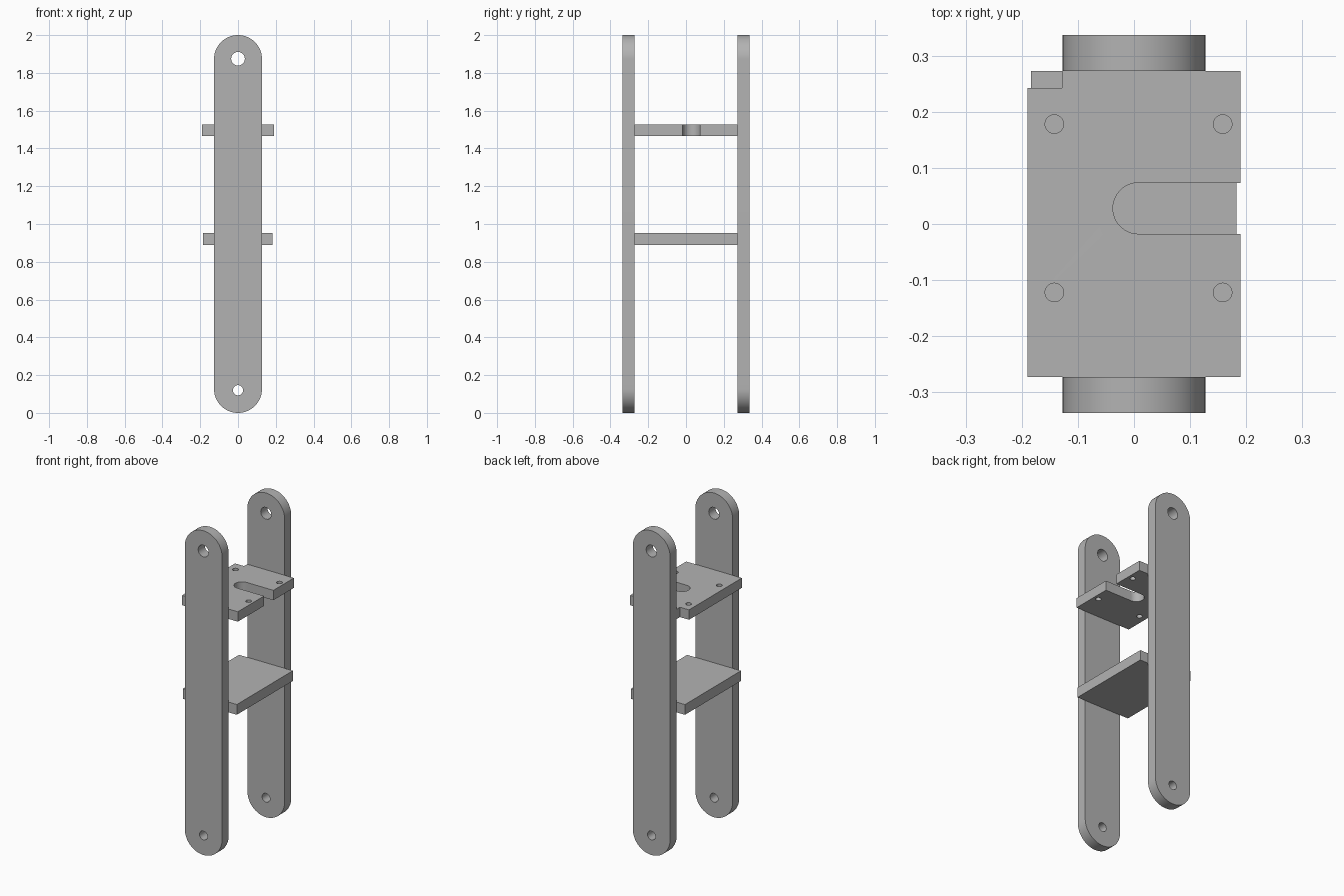
import bpy
import bmesh
from math import cos, sin, pi, radians
from mathutils import Matrix

if "Cube" in bpy.data.objects:
    bpy.data.objects.remove(bpy.data.objects["Cube"], do_unlink=True)

grey = bpy.data.materials.new("plain_grey")
grey.use_nodes = True
COLOUR = (0.45, 0.45, 0.45, 1)
grey.diffuse_color = COLOUR
grey.node_tree.nodes["Principled BSDF"].inputs["Base Color"].default_value = COLOUR


def arc(x, y, r, start, end, steps):
    """Points on an arc, angles in degrees."""
    angles = [radians(start + (end - start) * i / steps) for i in range(steps + 1)]
    return [(x + r * cos(a), y + r * sin(a)) for a in angles]


def circle(x, y, r):
    return arc(x, y, r, 0, 360, 48)[:-1]


def plate(name, outline, holes, thickness, matrix):
    """Flat plate extruded from an outline with holes cut through it."""
    curve = bpy.data.curves.new(name, 'CURVE')
    curve.dimensions = '2D'
    curve.fill_mode = 'BOTH'
    curve.extrude = thickness / 2
    for loop in [outline] + holes:
        spline = curve.splines.new('POLY')
        spline.points.add(len(loop) - 1)
        for point, (x, y) in zip(spline.points, loop):
            point.co = (x, y, 0, 1)
        spline.use_cyclic_u = True
    obj = bpy.data.objects.new(name, curve)
    bpy.context.collection.objects.link(obj)
    bpy.ops.object.select_all(action='DESELECT')
    obj.select_set(True)
    bpy.context.view_layer.objects.active = obj
    bpy.ops.object.convert(target='MESH')
    obj = bpy.context.object
    obj.name = name

    # Weld caps to walls and place the plate
    bm = bmesh.new()
    bm.from_mesh(obj.data)
    bmesh.ops.remove_doubles(bm, verts=bm.verts, dist=0.0001)
    bm.transform(matrix)
    bmesh.ops.recalc_face_normals(bm, faces=bm.faces)
    bm.to_mesh(obj.data)
    bm.free()
    obj.data.materials.clear()
    obj.data.materials.append(grey)
    bpy.ops.object.shade_smooth_by_angle(angle=radians(30))
    return obj


# Upright round-ended side bars, each with a pivot hole at both ends
R = 0.127
bar = arc(0, 2 - R, R, 0, 180, 48) + arc(0, R, R, 180, 360, 48)
bar_holes = [circle(0, 1.875, 0.036), circle(0, 0.12, 0.027)]
for name, y in (("front_bar", -0.305), ("back_bar", 0.305)):
    stand = Matrix.Translation((0, y, 0)) @ Matrix.Rotation(pi / 2, 4, 'X')
    plate(name, bar, bar_holes, 0.064, stand)

# Upper shelf with open slot, corner notch and four screw holes
SIDE, DEPTH = 0.19, 0.273
slot = arc(0.008, 0.028, 0.0455, 270, 90, 32)
shelf = ([(-SIDE, -DEPTH), (SIDE, -DEPTH), (SIDE, slot[0][1])] + slot
         + [(SIDE, slot[-1][1]), (SIDE, DEPTH), (-0.128, DEPTH),
            (-0.128, 0.242), (-SIDE, 0.242)])
screws = [circle(x, y, 0.0165) for x in (-0.142, 0.158) for y in (-0.122, 0.178)]
plate("upper_shelf", shelf, screws, 0.061, Matrix.Translation((0, 0, 1.496)))

# Plain lower shelf
lower = [(-0.184, -DEPTH), (0.183, -DEPTH), (0.183, DEPTH), (-0.184, DEPTH)]
plate("lower_shelf", lower, [], 0.063, Matrix.Translation((0, 0, 0.921)))
